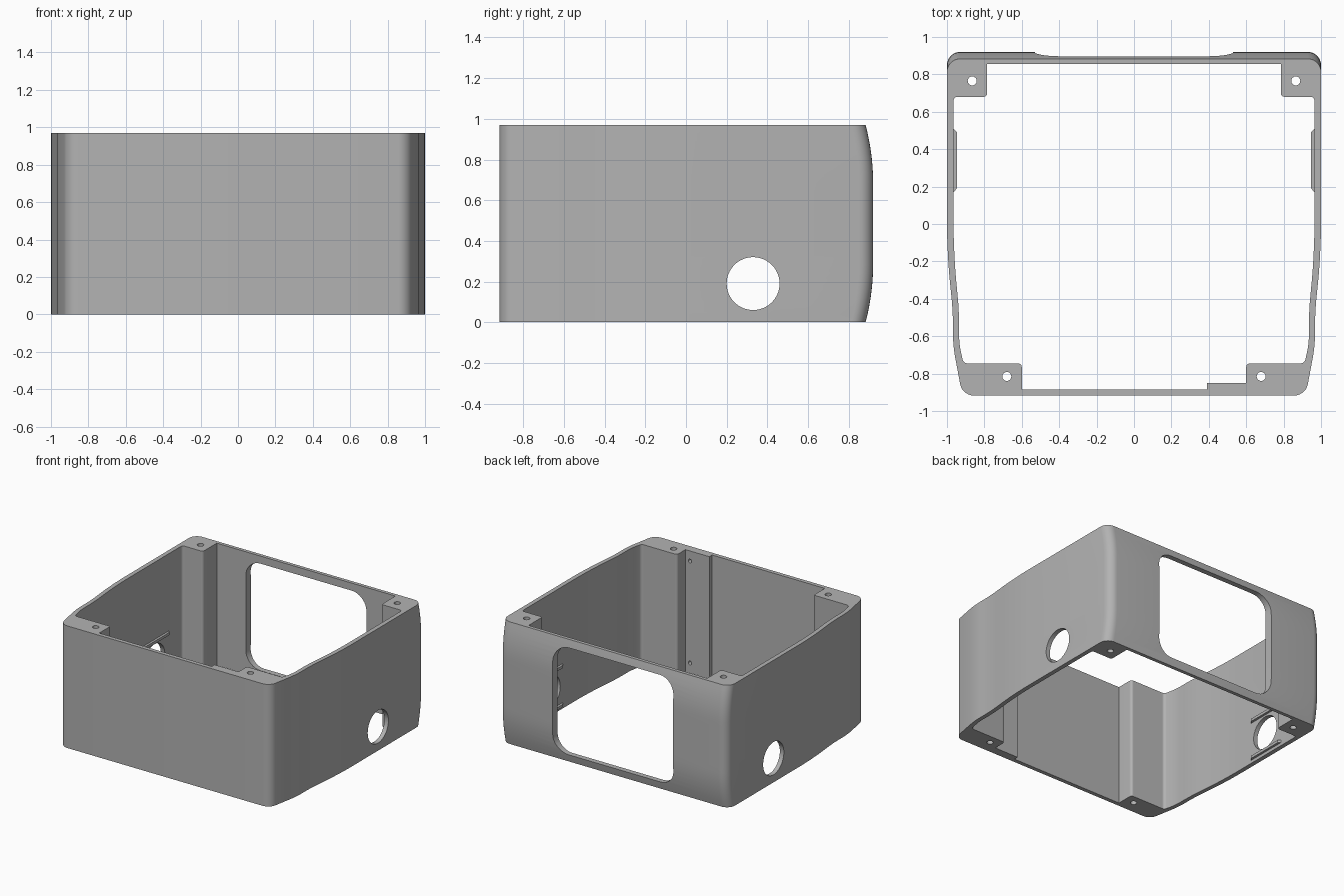
import bpy, bmesh, math
from mathutils import Vector
from mathutils.geometry import interpolate_bezier

if "Cube" in bpy.data.objects:
    bpy.data.objects.remove(bpy.data.objects["Cube"])

HEIGHT = 0.97
grey = bpy.data.materials.new("plain grey")
grey.use_nodes = True
grey.diffuse_color = (0.45, 0.45, 0.45, 1)
grey.node_tree.nodes["Principled BSDF"].inputs["Base Color"].default_value = grey.diffuse_color


def rounded(corners, steps=8):
    """Closed outline from (u, v, rounding length) corners."""
    pts = [Vector(c[:2]) for c in corners]
    out = []
    for i, c in enumerate(corners):
        p, t = pts[i], c[2]
        if not t:
            out.append(p)
            continue
        a = p + (pts[i - 1] - p).normalized() * t
        b = p + (pts[(i + 1) % len(pts)] - p).normalized() * t
        arc = interpolate_bezier(a.to_3d(), a.lerp(p, 0.55).to_3d(),
                                 b.lerp(p, 0.55).to_3d(), b.to_3d(), steps)
        out += [q.to_2d() for q in arc]
    return out


def circle(u, v, r, n=40):
    return [(u + r * math.cos(k * math.tau / n), v + r * math.sin(k * math.tau / n)) for k in range(n)]


def loft(name, rings):
    """Solid skinned through equal-length rings, capped at both ends."""
    bm = bmesh.new()
    loops = [[bm.verts.new(p) for p in ring] for ring in rings]
    n = len(loops[0])
    for lo, hi in zip(loops, loops[1:]):
        for i in range(n):
            j = (i + 1) % n
            bm.faces.new((lo[i], lo[j], hi[j], hi[i]))
    bm.faces.new(loops[0][::-1])
    bm.faces.new(loops[-1])
    bmesh.ops.recalc_face_normals(bm, faces=bm.faces)
    mesh = bpy.data.meshes.new(name)
    bm.to_mesh(mesh)
    bm.free()
    mesh.materials.append(grey)
    obj = bpy.data.objects.new(name, mesh)
    bpy.context.collection.objects.link(obj)
    return obj


def prism(name, outline, axis, lo, hi):
    place = {"x": lambda u, v, w: (w, u, v),
             "y": lambda u, v, w: (u, w, v),
             "z": lambda u, v, w: (u, v, w)}[axis]
    return loft(name, [[place(u, v, w) for u, v in outline] for w in (lo, hi)])


def activate(obj):
    bpy.ops.object.select_all(action="DESELECT")
    obj.select_set(True)
    bpy.context.view_layer.objects.active = obj


def cut(target, cutter):
    cutter.hide_render = True
    mod = target.modifiers.new("cut", "BOOLEAN")
    mod.operation, mod.solver, mod.object = "DIFFERENCE", "EXACT", cutter
    activate(target)
    bpy.ops.object.modifier_apply(modifier=mod.name)
    bpy.data.objects.remove(cutter)


def mirrored(half):
    return [(-u, v, t) for u, v, t in reversed(half)]


# Outer body: waisted sides, back face bulging at mid height
side = [(0.918, -0.917, 0.06), (0.968, -0.65, 0.06), (0.968, -0.47, 0.07),
        (1, -0.15, 0.15), (1, 0.92, 0.07)]
outline = rounded(side + mirrored(side))
LEVELS = 24
rings = []
for k in range(LEVELS + 1):
    z = HEIGHT * k / LEVELS
    u = max(0, (abs(z - HEIGHT / 2) - 0.2) / (HEIGHT / 2 - 0.2))
    pull = 0.037 * u * u
    rings.append([(x, y - (pull if y > 0.8 else 0), z) for x, y in outline])
housing = loft("housing", rings)

# Open interior, leaving corner columns and a raised strip at the front left
inner = [(0.6, -0.745, 0.02), (0.912, -0.745, 0.02), (0.935, -0.64, 0.04),
         (0.935, -0.47, 0.07), (0.965, -0.15, 0.15), (0.965, 0.68, 0.02),
         (0.785, 0.68, 0.02), (0.785, 0.855, 0)]
strip = [(0.39, -0.885, 0), (0.39, -0.85, 0), (0.6, -0.85, 0)]
hollow = rounded(strip + inner + mirrored([(0.6, -0.885, 0)] + inner))
cut(housing, prism("hollow_cutter", hollow, "z", -0.1, HEIGHT + 0.1))

# Back window
window = rounded([(-0.53, 0.06, 0.13), (0.53, 0.06, 0.13), (0.53, 0.91, 0.13), (-0.53, 0.91, 0.13)], 10)
cut(housing, prism("window_cutter", window, "y", 0.6, 1.1))

# Round side ports
cut(housing, prism("port_cutter", circle(0.33, 0.19, 0.13, 64), "x", -1.2, 1.2))

# Screw holes down the columns
for s in (-1, 1):
    for x, y in ((0.865, 0.765), (0.68, -0.815)):
        cut(housing, prism("screw_cutter", circle(s * x, y, 0.024, 24), "z", -0.1, HEIGHT + 0.1))

# Small blind holes in the strip
for z in (0.08, 0.89):
    cut(housing, prism("strip_hole_cutter", circle(0.56, z, 0.015, 20), "y", -0.89, -0.8))

activate(housing)
bpy.ops.object.shade_smooth_by_angle(angle=math.radians(25))

# Tapered rails above and below each port
for s, label in ((1, "left"), (-1, "right")):
    for z, level in ((0.025, "lower"), (0.335, "upper")):
        shape = [(s * x, y) for x, y in
                 ((0.975, 0.17), (0.965, 0.17), (0.947, 0.19),
                  (0.947, 0.49), (0.965, 0.51), (0.975, 0.51))]
        prism(f"{label}_{level}_rail", shape, "z", z, z + 0.022)
